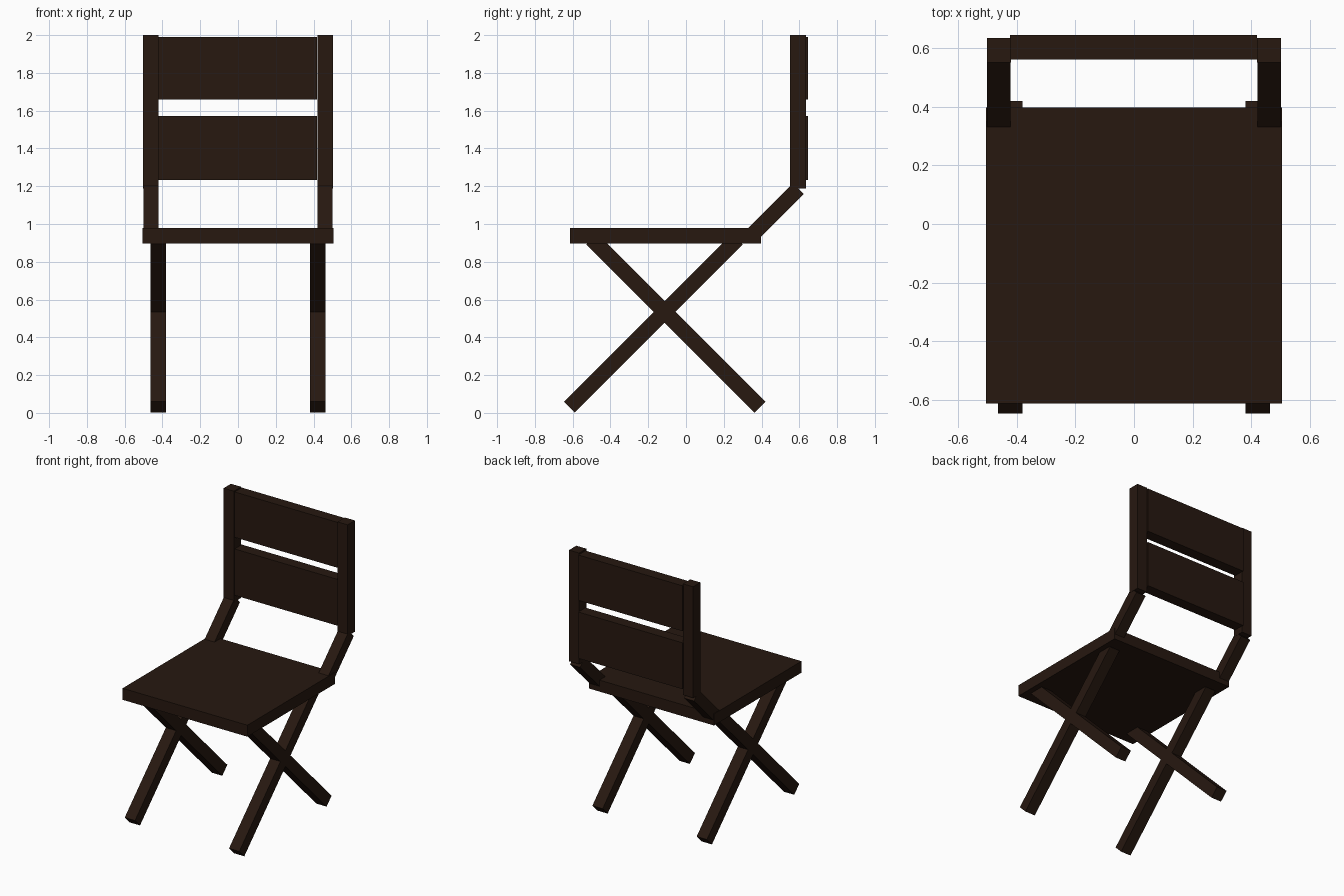
import bpy
import math

if "Cube" in bpy.data.objects:
    bpy.data.objects.remove(bpy.data.objects["Cube"])

wood = bpy.data.materials.new("dark_wood")
wood.diffuse_color = (0.02, 0.009, 0.005, 1)
wood.use_nodes = True
wood.node_tree.nodes["Principled BSDF"].inputs["Base Color"].default_value = wood.diffuse_color


def box(name, x, y, z):
    """Axis-aligned board from (min, max) ranges."""
    centre = [(r[0] + r[1]) / 2 for r in (x, y, z)]
    bpy.ops.mesh.primitive_cube_add(size=1, location=centre)
    ob = bpy.context.object
    ob.name = name
    ob.scale = [r[1] - r[0] for r in (x, y, z)]
    bpy.ops.object.transform_apply(location=False, rotation=False, scale=True)
    ob.data.materials.append(wood)
    return ob


def bar(name, x, width, thick, start, end):
    """Square-ended bar between two (y, z) points."""
    dy, dz = end[0] - start[0], end[1] - start[1]
    length = math.hypot(dy, dz)
    ob = box(name, (-width / 2, width / 2), (-length / 2, length / 2),
             (-thick / 2, thick / 2))
    ob.location = (x, (start[0] + end[0]) / 2, (start[1] + end[1]) / 2)
    ob.rotation_euler.x = math.atan2(dz, dy)
    return ob


# Seat board
box("seat", (-0.505, 0.505), (-0.613, 0.398), (0.896, 0.98))

# Crossed legs, slanted connectors and upright posts on both sides
for side, s in (("left", -1), ("right", 1)):
    bar(f"front_leg_{side}", s * 0.422, 0.083, 0.082, (-0.618, 0.03), (0.272, 0.92))
    bar(f"rear_leg_{side}", s * 0.422, 0.083, 0.082, (0.391, 0.03), (-0.499, 0.92))
    bar(f"back_connector_{side}", s * 0.461, 0.08, 0.08, (0.345, 0.938), (0.595, 1.188))
    box(f"back_post_{side}", sorted((s * 0.42, s * 0.502)), (0.551, 0.635), (1.187, 2.0))

# Back slats
for name, z in (("lower_back_slat", (1.234, 1.573)), ("upper_back_slat", (1.658, 1.99))):
    box(name, (-0.423, 0.419), (0.562, 0.645), z)
